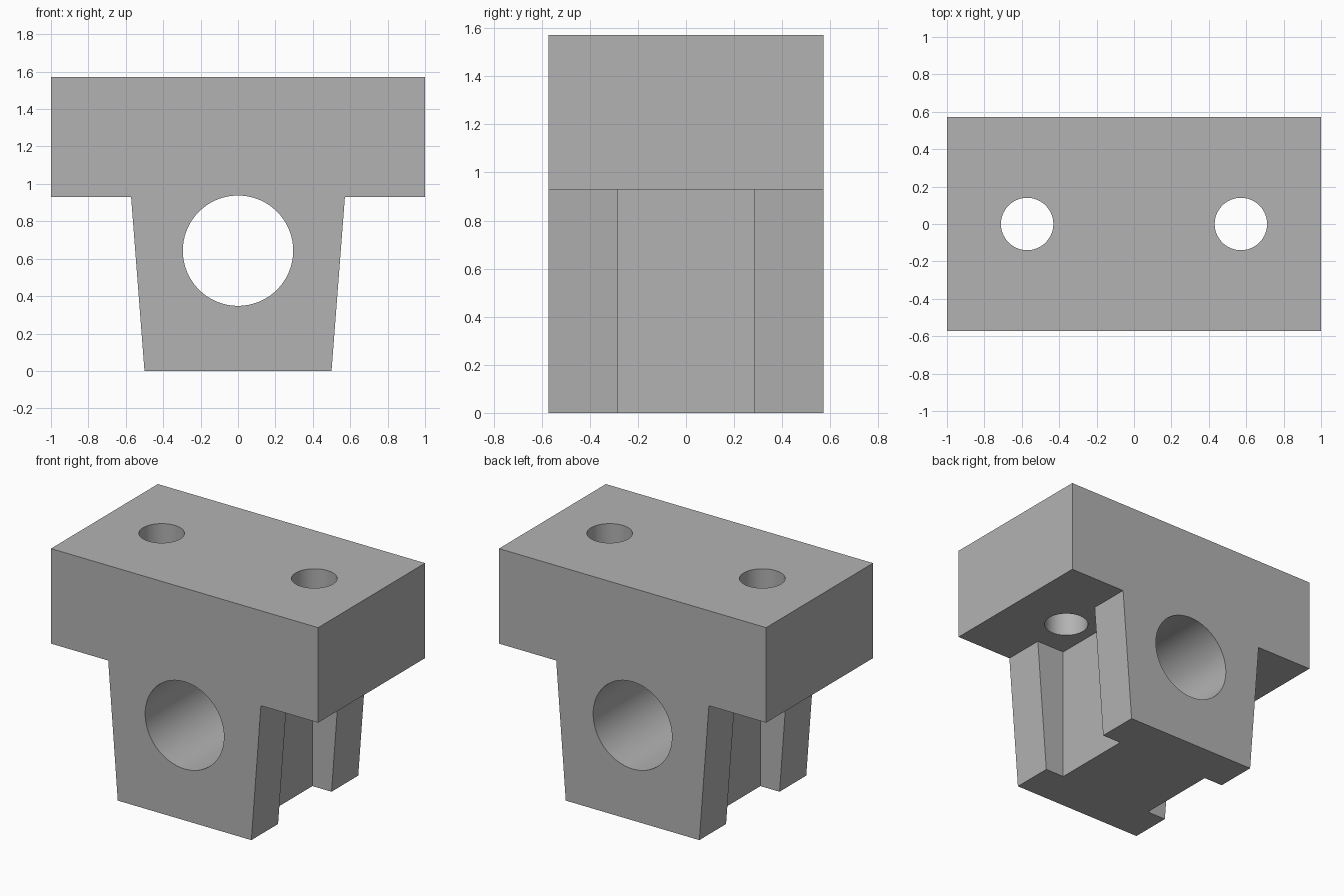
import bpy, bmesh, math
from mathutils import Matrix, Vector

if "Cube" in bpy.data.objects:
    bpy.data.objects.remove(bpy.data.objects["Cube"], do_unlink=True)

U = 1 / 7                      # design module
HALF_DEPTH = 4 * U
TOP, SHOULDER = 11 * U, 6.5 * U

grey = bpy.data.materials.new("machined grey")
grey.use_nodes = True
colour = (0.45, 0.45, 0.45, 1)
grey.diffuse_color = colour
grey.node_tree.nodes["Principled BSDF"].inputs["Base Color"].default_value = colour


def make_object(name, bm):
    bmesh.ops.recalc_face_normals(bm, faces=bm.faces)
    mesh = bpy.data.meshes.new(name)
    bm.to_mesh(mesh)
    bm.free()
    mesh.materials.append(grey)
    obj = bpy.data.objects.new(name, mesh)
    bpy.context.collection.objects.link(obj)
    return obj


def prism(name, outline, half_depth):
    """Extrude an (x, z) outline symmetrically along y."""
    bm = bmesh.new()
    face = bm.faces.new([bm.verts.new((x, -half_depth, z)) for x, z in outline])
    moved = bmesh.ops.extrude_face_region(bm, geom=[face])["geom"]
    verts = [v for v in moved if isinstance(v, bmesh.types.BMVert)]
    bmesh.ops.translate(bm, verts=verts, vec=(0, 2 * half_depth, 0))
    return make_object(name, bm)


def drill(name, centre, radius, length, axis):
    bm = bmesh.new()
    turn = Vector(axis).to_track_quat('Z', 'Y').to_matrix().to_4x4()
    bmesh.ops.create_cone(bm, cap_ends=True, segments=96, radius1=radius,
                          radius2=radius, depth=length,
                          matrix=Matrix.Translation(centre) @ turn)
    return make_object(name, bm)


def cut(body, cutter):
    """Subtract the cutter, then discard it."""
    cutter.hide_render = True
    mod = body.modifiers.new("cut", 'BOOLEAN')
    mod.operation, mod.solver, mod.object = 'DIFFERENCE', 'EXACT', cutter
    bpy.context.view_layer.objects.active = body
    bpy.ops.object.modifier_apply(modifier=mod.name)
    bpy.data.objects.remove(cutter, do_unlink=True)


# T-shaped body with a tapering stem
right = [(0.5, 0), (4 * U, SHOULDER), (1, SHOULDER), (1, TOP)]
left = [(-x, z) for x, z in reversed(right)]
body = prism("mounting_block", right + left, HALF_DEPTH)

# Upright pockets in both sides of the stem
for side in (-1, 1):
    near, far = side * 2.5 * U, side * 0.8
    cut(body, prism("pocket_cutter", [(near, -0.1), (far, -0.1),
                                      (far, SHOULDER), (near, SHOULDER)], 2 * U))

# Merge flat regions left by the pockets
bm = bmesh.new()
bm.from_mesh(body.data)
bmesh.ops.remove_doubles(bm, verts=bm.verts, dist=0.0001)
bmesh.ops.dissolve_limit(bm, angle_limit=math.radians(1), verts=bm.verts, edges=bm.edges)
bm.to_mesh(body.data)
bm.free()

# Main bore and the two bolt holes through the flange
cut(body, drill("bore_cutter", (0, 0, 4.5 * U), 0.295, 2, (0, 1, 0)))
for side in (-1, 1):
    cut(body, drill("bolt_cutter", (side * 4 * U, 0, TOP), 0.14, 2, (0, 0, 1)))

# Smooth bores, crisp edges
bpy.ops.object.select_all(action='DESELECT')
body.select_set(True)
bpy.context.view_layer.objects.active = body
bpy.ops.object.shade_smooth_by_angle(angle=math.radians(30))
